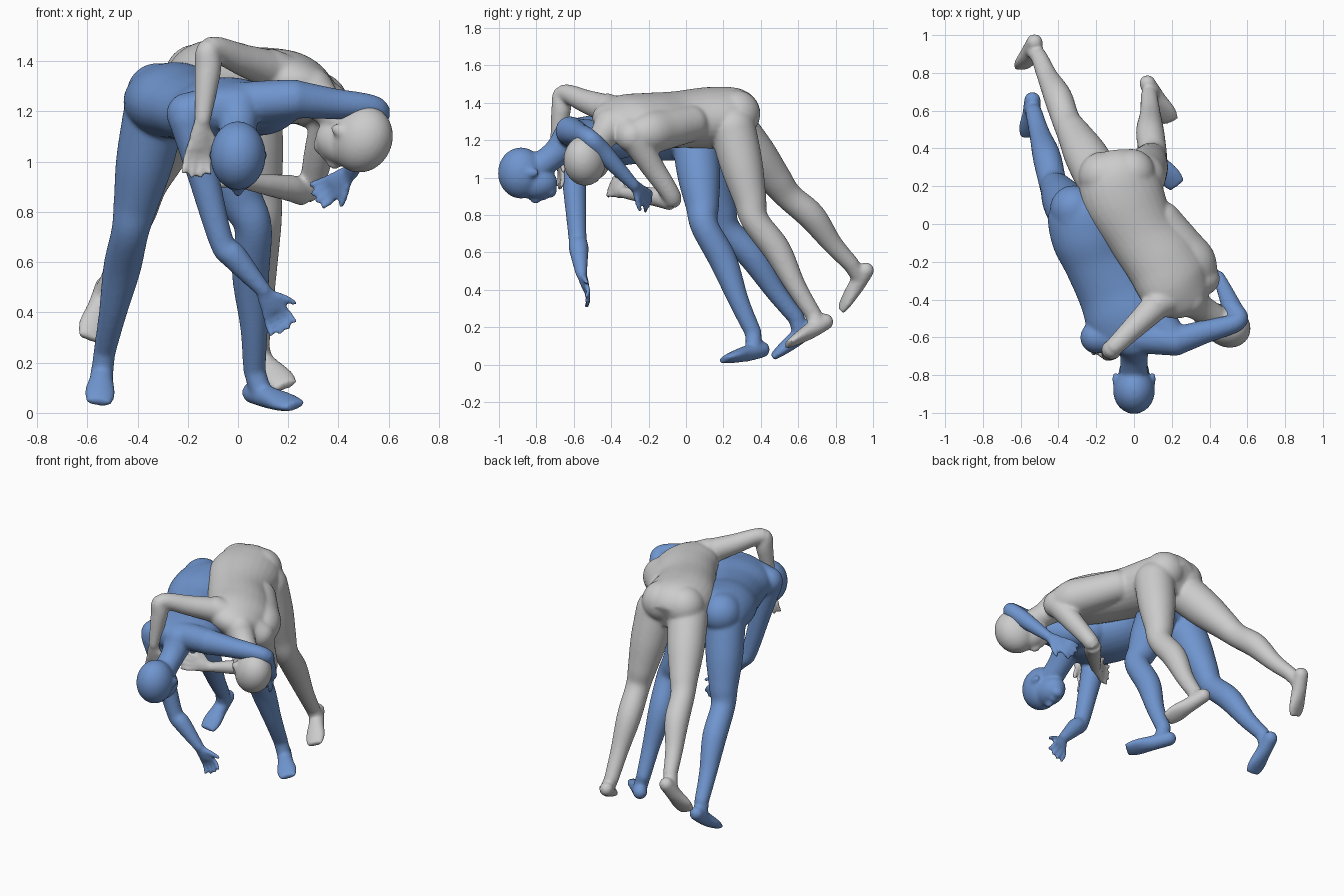
import bpy, bmesh
from mathutils import Vector as V, Matrix

if "Cube" in bpy.data.objects:
    bpy.data.objects.remove(bpy.data.objects["Cube"])


def spline(keys, n=6):
    # Catmull-Rom interpolation of tuples
    out = []
    for i in range(len(keys) - 1):
        a, b = keys[max(i - 1, 0)], keys[i]
        c, d = keys[i + 1], keys[min(i + 2, len(keys) - 1)]
        for k in range(n):
            t = k / n
            out.append([0.5 * (2 * q + (r - p) * t + (2 * p - 5 * q + 4 * r - s) * t * t
                               + (3 * q - p - 3 * r + s) * t ** 3) for p, q, r, s in zip(a, b, c, d)])
    return out + [list(keys[-1])]


def ball(bm, c, axes, radii):
    m = Matrix.Identity(4)
    for i in range(3):
        for j in range(3):
            m[j][i] = axes[i][j] * radii[i]
        m[i][3] = c[i]
    bmesh.ops.create_uvsphere(bm, u_segments=24, v_segments=16, radius=1, matrix=m)


def sphere(bm, c, r):
    ball(bm, c, Matrix.Identity(3), (r, r, r))


def tube(bm, keys, side=(1, 0.3, 0.2), side2=None, seg=28):
    # keys: (x, y, z, half width, half depth); round ends when both agree
    keys = [tuple(k) if len(k) == 5 else tuple(k) + (k[3],) for k in keys]
    pts = spline(keys)
    pos = [V(p[:3]) for p in pts]
    s0, s1 = V(side), V(side2 or side)
    rings = []
    circle = [Matrix.Rotation(6.283185 * k / seg, 2) @ V((1, 0)) for k in range(seg)]
    for i, p in enumerate(pts):
        t = (pos[min(i + 1, len(pts) - 1)] - pos[max(i - 1, 0)]).normalized()
        s = s0.lerp(s1, i / (len(pts) - 1))
        s = (s - t * s.dot(t)).normalized()
        u = t.cross(s)
        rings.append([bm.verts.new(pos[i] + s * c.x * p[3] + u * c.y * p[4]) for c in circle])
    for a, b in zip(rings, rings[1:]):
        for k in range(seg):
            bm.faces.new((a[k], a[k - 1], b[k - 1], b[k]))
    bm.faces.new(rings[0])
    bm.faces.new(rings[-1][::-1])
    for k in (keys[0], keys[-1]):
        if k[3] == k[4]:
            sphere(bm, k[:3], k[3])


def leg(bm, hip, knee, ankle, heel, toe):
    hip, knee, ankle, heel, toe = map(V, (hip, knee, ankle, heel, toe))
    back = (heel - toe).normalized()
    up = (ankle - knee).normalized()
    back = (back - up * back.dot(up)).normalized()
    calf = knee.lerp(ankle, 0.33) + back * 0.018
    tube(bm, [(*hip, .124), (*hip.lerp(knee, .4), .114), (*hip.lerp(knee, .75), .09), (*knee, .075),
              (*calf, .075), (*knee.lerp(ankle, .7), .055), (*ankle, .045)])
    # foot
    side = (toe - heel).cross(ankle - heel)
    h, f = heel.lerp(toe, .14), heel.lerp(toe, .95)
    tube(bm, [(*h, .044), (*heel.lerp(toe, .45), .048, .043), (*heel.lerp(toe, .75), .062, .031), (*f, .05, .018)], side)
    tube(bm, [(*ankle, .044), (*heel.lerp(toe, .35), .042), (*heel.lerp(toe, .7), .026)])


def arm(bm, shoulder, elbow, wrist, tip, across):
    s, e, w, tip, across = map(V, (shoulder, elbow, wrist, tip, across))
    tube(bm, [(*s, .077), (*s.lerp(e, .45), .063), (*e, .049), (*e.lerp(w, .3), .053), (*w, .032)])
    # hand: flat palm, four fingers and a thumb
    d = tip - w
    across = (across - d * across.dot(d) / d.length_squared).normalized()
    normal = d.normalized().cross(across)
    tube(bm, [(*w, .031, .027), (*w.lerp(tip, .3), .044, .024), (*w.lerp(tip, .55), .043, .018)], across)
    for k in range(4):
        o = (k - 1.5) * .022
        reach = 1.03 - .06 * abs(k - 1.3)
        tube(bm, [(*(w.lerp(tip, .45) + across * o), .016), (*(w.lerp(tip, .75) + across * o * 1.4), .014),
                  (*(w.lerp(tip, reach) + across * o * 1.6 + normal * .02), .013)], across, seg=10)
    tube(bm, [(*(w.lerp(tip, .2) + across * .025), .019), (*(w.lerp(tip, .4) + across * .062), .016),
              (*(w.lerp(tip, .58) + across * .085), .014)], normal, seg=10)


def head(bm, c, up, face, neck):
    c, up, face = V(c), V(up).normalized(), V(face)
    face = (face - up * face.dot(up)).normalized()
    side = face.cross(up)
    ax = (side, up, face)
    at = lambda s, u, f: c + side * s + up * u + face * f
    ball(bm, at(0, .02, -.01), ax, (.111, .124, .137))
    ball(bm, at(0, -.06, .045), ax, (.083, .115, .087))
    ball(bm, at(0, -.135, .09), ax, (.042, .034, .037))     # chin
    ball(bm, at(0, -.055, .13), ax, (.02, .034, .026))      # nose
    ball(bm, at(0, -.1, .118), ax, (.034, .02, .021))       # lips
    for s in (-1, 1):
        ball(bm, at(s * .1, -.04, -.01), ax, (.017, .038, .024))
    tube(bm, [(*neck, .095), (*V(neck).lerp(at(0, -.09, -.03), .5), .074), (*at(0, -.06, -.03), .072)])


def finish(bm, name, color=None):
    bmesh.ops.recalc_face_normals(bm, faces=bm.faces)
    me = bpy.data.meshes.new(name)
    bm.to_mesh(me)
    bm.free()
    ob = bpy.data.objects.new(name, me)
    bpy.context.collection.objects.link(ob)
    # blend the parts into one skin
    r = ob.modifiers.new("skin", "REMESH")
    r.mode, r.voxel_size, r.use_smooth_shade = "VOXEL", .009, True
    s = ob.modifiers.new("soften", "SMOOTH")
    s.factor, s.iterations = .5, 12
    if color:
        m = bpy.data.materials.new(name + "_colour")
        m.diffuse_color = color
        m.use_nodes = True
        m.node_tree.nodes["Principled BSDF"].inputs["Base Color"].default_value = m.diffuse_color
        me.materials.append(m)


# Blue figure, bent forward underneath
b = bmesh.new()
tube(b, [(-.27, .16, 1.23, .12, .09), (-.26, .08, 1.24, .195, .15), (-.24, -.06, 1.24, .2, .15),
         (-.19, -.2, 1.22, .18, .135), (-.11, -.36, 1.2, .19, .135), (-.05, -.5, 1.21, .205, .125),
         (-.01, -.62, 1.22, .17, .09), (0, -.68, 1.21, .08, .06)], (1, .25, 0), (1, 0, .18))
for x in (-.32, -.2):
    tube(b, [(x, .08, 1.268, .125), (x + .03, -.05, 1.26, .115), (x + .08, -.17, 1.24, .1)])
tube(b, [(-.2, -.6, 1.19, .085), (0, -.6, 1.23, .085), (.22, -.62, 1.25, .078)], (0, 1, 0))
# left shoulder blade and side muscle
tube(b, [(.03, -.35, 1.2, .1), (.12, -.5, 1.21, .1), (.2, -.6, 1.24, .08)], (0, 0, 1))
head(b, (0, -.862, 1.015), (0, -1, -.02), (0, .05, -1), (0, -.62, 1.21))
arm(b, (-.2, -.61, 1.17), (-.065, -.58, .68), (.1, -.56, .49), (.18, -.51, .335), (1, 0, .5))
arm(b, (.22, -.62, 1.25), (.55, -.515, 1.21), (.45, -.28, .96), (.32, -.18, .86), (.3, -.2, -.7))
leg(b, (-.335, .06, 1.18), (-.43, .22, .72), (-.53, .59, .25), (-.535, .69, .22), (-.555, .45, .03))
leg(b, (-.14, .05, 1.18), (.06, .1, .74), (.065, .36, .17), (.03, .44, .09), (.24, .19, .025))
finish(b, "blue_wrestler", (.16, .3, .62, 1))

# Grey figure, leaning over the blue one's back
g = bmesh.new()
tube(g, [(-.1, .36, 1.28, .11, .09), (-.09, .28, 1.31, .19, .16), (-.06, .15, 1.32, .22, .165),
         (.04, -.05, 1.31, .19, .15), (.15, -.2, 1.30, .2, .15), (.22, -.32, 1.3, .2, .135),
         (.28, -.4, 1.29, .15, .095), (.31, -.44, 1.27, .08, .06)], (.9, .4, 0), (.8, .45, -.4))
for c in ((-.165, .255, 1.34), (-.015, .27, 1.34)):
    sphere(g, c, .128)
tube(g, [(.13, -.42, 1.37, .08), (.25, -.36, 1.31, .085), (.37, -.29, 1.22, .085)], (0, 1, .5))
# left side muscle from waist to shoulder
tube(g, [(.15, .02, 1.29, .1), (.25, -.11, 1.26, .11), (.32, -.2, 1.24, .115), (.36, -.28, 1.22, .09)], (0, 0, 1))
head(g, (.475, -.53, 1.09), (.63, -.4, -.35), (-.65, .3, -.65), (.29, -.4, 1.28))
arm(g, (.37, -.27, 1.2), (.28, -.07, .885), (.03, -.33, .92), (-.12, -.42, .96), (0, .3, 1))
arm(g, (.12, -.43, 1.37), (-.11, -.655, 1.45), (-.14, -.695, 1.17), (-.17, -.655, .95), (1, .2, 0))
leg(g, (.045, .25, 1.26), (.1, .37, .77), (.08, .68, .27), (.05, .78, .25), (.2, .53, .1))
leg(g, (-.19, .25, 1.27), (-.36, .55, .9), (-.5, .88, .54), (-.515, .985, .54), (-.595, .82, .28))
finish(g, "grey_wrestler")
